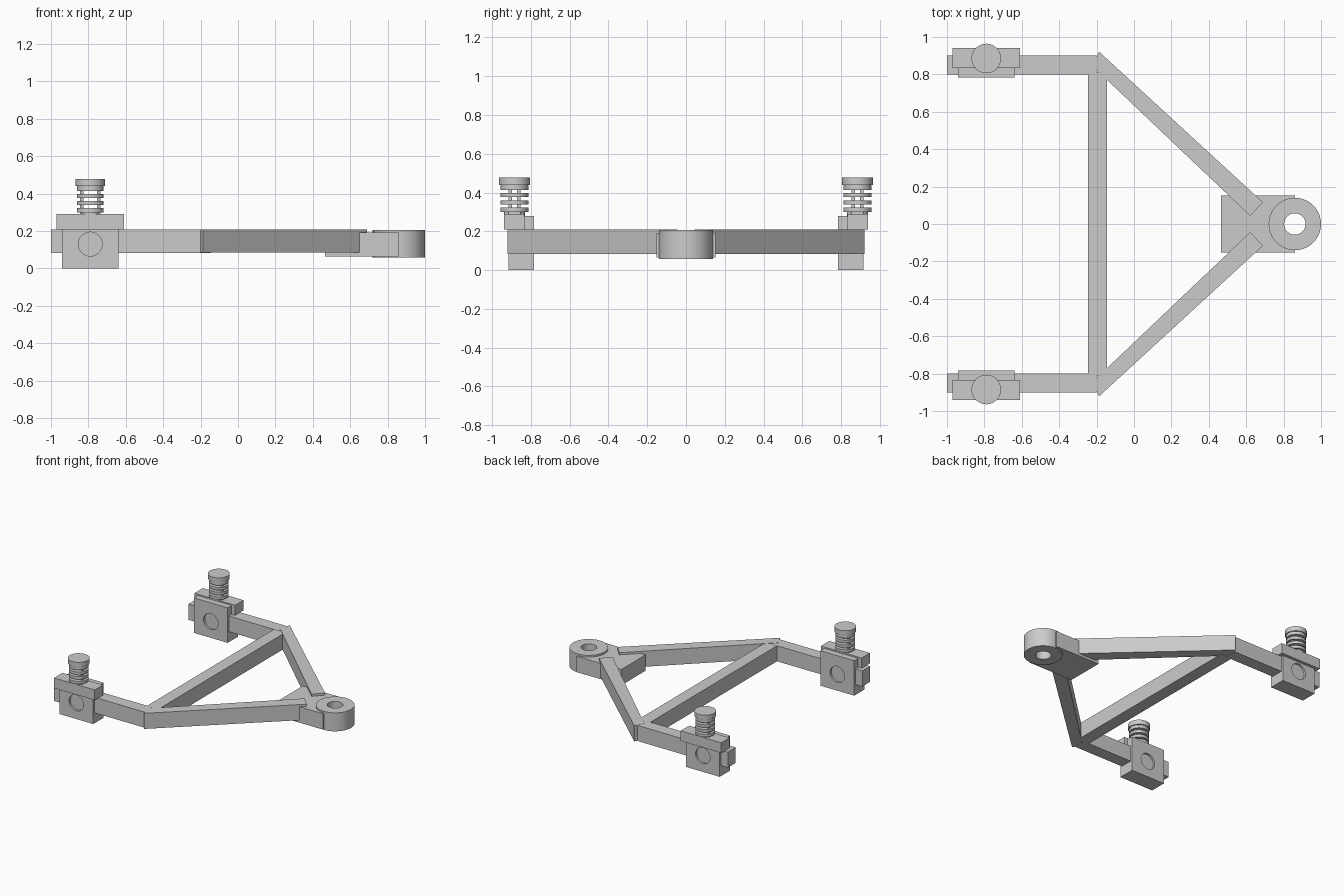
import bpy, bmesh, math
from mathutils import Vector

cube = bpy.data.objects.get("Cube")
if cube:
    bpy.data.objects.remove(cube, do_unlink=True)

grey = bpy.data.materials.new("plain grey")
grey.use_nodes = True
grey.diffuse_color = (0.6, 0.6, 0.6, 1)
grey.node_tree.nodes["Principled BSDF"].inputs["Base Color"].default_value = (0.6, 0.6, 0.6, 1)


def circle(cx, cy, r, n=40):
    return [(cx + r * math.cos(2 * math.pi * i / n), cy + r * math.sin(2 * math.pi * i / n))
            for i in range(n)]


def rect(x0, x1, y0, y1):
    return [(x0, y0), (x1, y0), (x1, y1), (x0, y1)]


def prism(name, loops, lo, hi, axis="z"):
    """Extrude an outline (first loop) with holes (other loops) along z or y."""
    lo, hi = min(lo, hi), max(lo, hi)
    place = (lambda a, b: (a, b, lo)) if axis == "z" else (lambda a, b: (a, lo, b))
    bm = bmesh.new()
    edges = []
    for loop in loops:
        vs = [bm.verts.new(place(a, b)) for a, b in loop]
        edges += [bm.edges.new((vs[i - 1], vs[i])) for i in range(len(vs))]
    if len(loops) == 1:
        bm.faces.new(vs)
    else:
        bmesh.ops.triangle_fill(bm, edges=edges, use_beauty=True)
    new = bmesh.ops.extrude_face_region(bm, geom=bm.faces[:])["geom"]
    step = Vector((0, 0, hi - lo)) if axis == "z" else Vector((0, hi - lo, 0))
    bmesh.ops.translate(bm, vec=step, verts=[g for g in new if isinstance(g, bmesh.types.BMVert)])
    bmesh.ops.recalc_face_normals(bm, faces=bm.faces[:])
    mesh = bpy.data.meshes.new(name)
    bm.to_mesh(mesh)
    bm.free()
    mesh.materials.append(grey)
    obj = bpy.data.objects.new(name, mesh)
    bpy.context.collection.objects.link(obj)
    bpy.ops.object.select_all(action="DESELECT")
    obj.select_set(True)
    bpy.context.view_layer.objects.active = obj
    bpy.ops.object.shade_smooth_by_angle(angle=math.radians(30))
    return obj


ARM_LO, ARM_HI = 0.083, 0.208
MX, MY = -0.79, 0.885          # mount centre

# Cross bar, pivot plate and pivot boss
prism("cross_bar", [rect(-0.245, -0.145, -0.81, 0.81)], ARM_LO, ARM_HI - 0.001)
arc = [(0.86 - 0.057 * math.sin(t * math.pi / 20), -0.057 * math.cos(t * math.pi / 20))
       for t in range(21)]
prism("pivot_plate", [[(0.465, -0.153), (0.86, -0.153)] + arc + [(0.86, 0.153), (0.465, 0.153)]],
      0.065, 0.192)
prism("pivot_boss", [circle(0.86, 0, 0.14, 64), circle(0.86, 0, 0.057)], 0.058, 0.206)

for side, label in ((1, "back"), (-1, "front")):
    def part(name, *args):
        return prism(label + "_" + name, *args)

    # Straight leg and diagonal arm
    part("leg", [rect(-1, -0.2, *sorted((0.8 * side, 0.9 * side)))], ARM_LO, ARM_HI)
    start, end = Vector((-0.22, 0.884)), Vector((0.655, 0.08))
    along = (end - start).normalized()
    across = Vector((-along.y, along.x)) * 0.05
    corners = [start + across, end + across, end - across, start - across]
    part("diagonal_arm", [[(max(c.x, -0.225), c.y * side) for c in corners]],
         ARM_LO + 0.001, ARM_HI + 0.001)

    # Clamp: floor, two drilled cheeks, and a wide cap
    hole = circle(MX, 0.13, 0.064)
    part("clamp_floor", [rect(-0.94, -0.64, *sorted((0.8 * side, 0.9 * side)))], 0, ARM_LO)
    part("inner_cheek", [rect(-0.94, -0.64, 0, 0.28), hole], 0.784 * side, 0.80 * side, "y")
    part("outer_cheek", [rect(-0.94, -0.64, 0, 0.208), hole], 0.90 * side, 0.916 * side, "y")
    part("cap_ledge", [rect(-0.94, -0.64, *sorted((0.8 * side, 0.834 * side)))], ARM_HI, 0.28)
    part("cap", [rect(-0.97, -0.61, *sorted((0.834 * side, 0.94 * side)))], ARM_HI, 0.29)

    # Ribbed column with a knob on top
    cy = MY * side
    for i in range(4):
        z = 0.3 + i * 0.038
        part("rib_%d" % (i + 1), [circle(MX, cy, 0.072), circle(MX, cy, 0.04)], z, z + 0.022)
    for sx in (-1, 1):
        for sy in (-1, 1):
            px, py = MX + sx * 0.045, cy + sy * 0.022
            part("post", [rect(px - 0.009, px + 0.009, py - 0.009, py + 0.009)], 0.28, 0.44)
    part("column_foot", [circle(MX, cy, 0.055)], 0.28, 0.302)
    part("knob_collar", [circle(MX, cy, 0.07)], 0.425, 0.445)
    part("knob", [circle(MX, cy, 0.079)], 0.44, 0.478)
